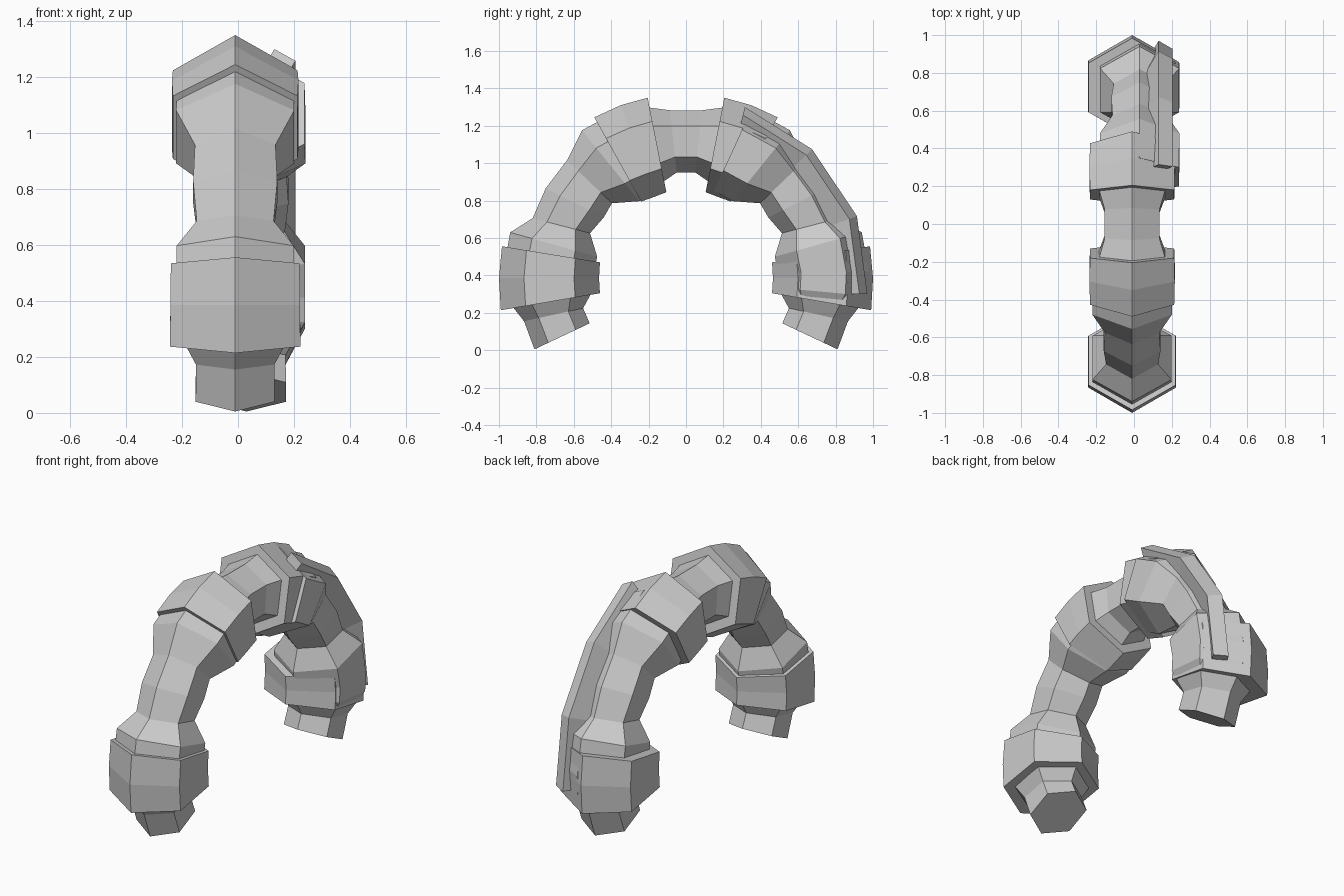
import bpy, bmesh
from mathutils import Vector

if "Cube" in bpy.data.objects:
    bpy.data.objects.remove(bpy.data.objects["Cube"])

grey = bpy.data.materials.new("plain_grey")
grey.diffuse_color = (0.6, 0.6, 0.6, 1)
grey.use_nodes = True
grey.node_tree.nodes["Principled BSDF"].inputs["Base Color"].default_value = grey.diffuse_color


def loft(name, sections):
    """Skin closed cross-sections and cap both ends."""
    bm = bmesh.new()
    loops = [[bm.verts.new(p) for p in s] for s in sections]
    n = len(loops[0])
    for a, b in zip(loops, loops[1:]):
        for k in range(n):
            j = (k + 1) % n
            bm.faces.new((a[k], a[j], b[j], b[k]))
    bm.faces.new(loops[0])
    bm.faces.new(loops[-1][::-1])
    bmesh.ops.recalc_face_normals(bm, faces=bm.faces)
    me = bpy.data.meshes.new(name)
    bm.to_mesh(me)
    bm.free()
    me.materials.append(grey)
    ob = bpy.data.objects.new(name, me)
    bpy.context.collection.objects.link(ob)
    return ob


HEX = [(0, 1), (.866, .5), (.866, -.5), (0, -1), (-.866, -.5), (-.866, .5)]


def hex_tube(name, rings, side=1, x=-0.01):
    """Each ring is outer y, z and inner y, z of a hexagon; side mirrors in y."""
    secs = []
    for oy, oz, iy, iz in rings:
        o, i = Vector((oy * side, oz)), Vector((iy * side, iz))
        c, u = (o + i) / 2, (o - i) / 2
        secs.append([(x + u.length * s, c.x + u.x * r, c.y + u.y * r) for s, r in HEX])
    return loft(name, secs)


# Flared, waisted leg from the foot up into the shoulder collar
leg = [(-.81, .005, -.515, .144), (-.866, .155, -.55, .225),
       (-.972, .29, -.49, .335), (-.978, .42, -.495, .41),
       (-.94, .63, -.475, .50), (-.82, .706, -.513, .626),
       (-.75, .866, -.44, .71), (-.636, 1.016, -.396, .786),
       (-.556, 1.176, -.25, .797), (-.35, 1.288, -.15, .852)]
hex_tube("front_leg", leg)
hex_tube("rear_leg", leg, -1, 0.03)

# Wide collars around the lower legs and the shoulders
lower = [(-.99, .214, -.46, .305), (-1.0, .385, -.465, .385), (-.984, .556, -.46, .47)]
upper = [(-.49, 1.245, -.24, .795), (-.35, 1.31, -.17, .82), (-.205, 1.35, -.105, .845)]
for label, side in (("front", 1), ("rear", -1)):
    hex_tube(label + "_lower_collar", lower, side)
    hex_tube(label + "_upper_collar", upper, side)

# Narrow bridge joining the two shoulders
half = [(-.215, 1.30, -.13, .895), (-.085, 1.283, -.05, .95)]
hex_tube("top_bridge", half + [(-a, b, -c, d) for a, b, c, d in half[::-1]])

# Tilted bar running down the outer side of the rear leg
path = [(.315, 1.30), (.674, 1.075), (.914, .717), (.97, .30)]
normals = [(.25, .97), (.71, .72), (.95, .35), (1, .0)]
bar = [(.13, 0), (.205, -.043), (.14, -.155), (.065, -.112)]
loft("side_bar", [[(x, y + ny * r, z + nz * r) for x, r in bar]
                  for (y, z), (ny, nz) in zip(path, normals)])
